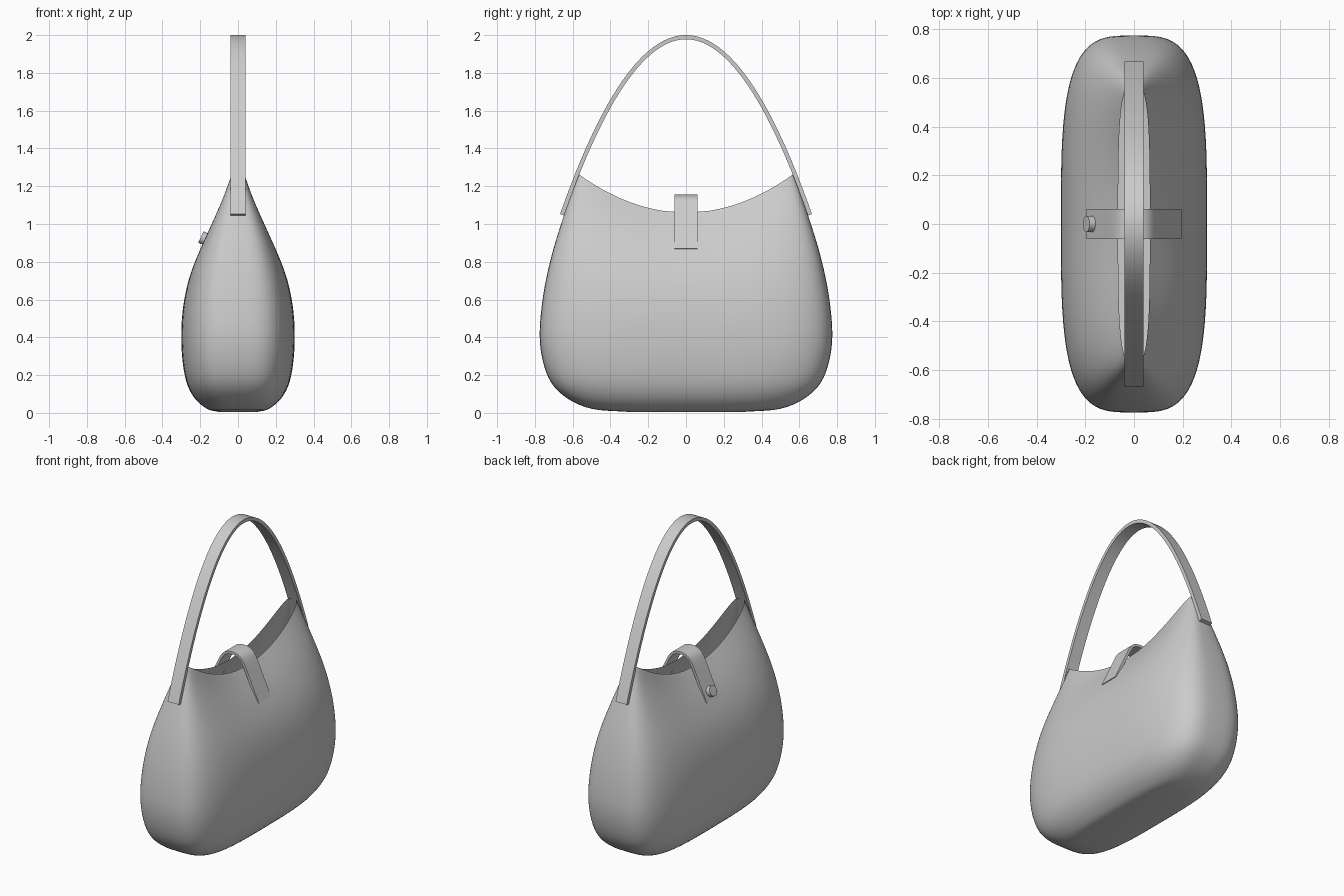
import bpy, bmesh, math
from mathutils import Vector

cube = bpy.data.objects.get("Cube")
if cube:
    bpy.data.objects.remove(cube, do_unlink=True)

GREY = (0.6, 0.6, 0.6, 1)
mat = bpy.data.materials.new("light grey leather")
mat.use_nodes = True
mat.diffuse_color = GREY
mat.node_tree.nodes["Principled BSDF"].inputs["Base Color"].default_value = GREY


def finish(name, bm, angle=40):
    mesh = bpy.data.meshes.new(name)
    bm.to_mesh(mesh)
    bm.free()
    mesh.materials.append(mat)
    obj = bpy.data.objects.new(name, mesh)
    bpy.context.collection.objects.link(obj)
    bpy.ops.object.select_all(action='DESELECT')
    obj.select_set(True)
    bpy.context.view_layer.objects.active = obj
    bpy.ops.object.shade_smooth_by_angle(angle=math.radians(angle))
    return obj


def spline(points, steps):
    """Catmull-Rom curve through the points."""
    pts = [Vector(p) for p in points]
    pts = [2 * pts[0] - pts[1]] + pts + [2 * pts[-1] - pts[-2]]
    out = []
    for a, b, c, d in zip(pts, pts[1:], pts[2:], pts[3:]):
        for i in range(steps):
            t = i / steps
            out.append(0.5 * (2 * b + (c - a) * t + (2 * a - 5 * b + 4 * c - d) * t * t
                              + (3 * b - a - 3 * c + d) * t ** 3))
    return out + [pts[-2]]


def ribbon(name, path, thick, half_width, place):
    """Strap with a flat section along a 2D path; the path is its outer face."""
    bm = bmesh.new()
    rings = []
    for i, p in enumerate(path):
        t = (path[min(i + 1, len(path) - 1)] - path[max(i - 1, 0)]).normalized()
        inner = p + Vector((t.y, -t.x)) * thick
        rings.append([bm.verts.new(place(q, w)) for q, w in (
            (p, -half_width), (p, half_width), (inner, half_width), (inner, -half_width))])
    for a, b in zip(rings, rings[1:]):
        for k in range(4):
            bm.faces.new((a[k], a[k - 1], b[k - 1], b[k]))
    bm.faces.new(rings[0])
    bm.faces.new(rings[-1][::-1])
    bmesh.ops.recalc_face_normals(bm, faces=bm.faces)
    return finish(name, bm)


# Bag body: rounded-rectangle rings (half depth x, half length y, height)
PROFILE = [(0.10, 0.30, 0.005), (0.165, 0.50, 0.022), (0.235, 0.64, 0.085),
           (0.28, 0.73, 0.19), (0.30, 0.773, 0.37), (0.29, 0.762, 0.58),
           (0.25, 0.72, 0.80), (0.175, 0.655, 1.02), (0.065, 0.57, 1.265)]
SEGMENTS, POWER, DIP = 96, 2 / 3.5, 0.205


def signed_pow(v):
    return math.copysign(abs(v) ** POWER, v)


bm = bmesh.new()
rings = []
for hx, hy, h in spline(PROFILE, 5):
    lower = DIP * max(0, (h - 0.45) / 0.815) ** 1.4
    ring = []
    for k in range(SEGMENTS):
        a = math.tau * k / SEGMENTS
        y = signed_pow(math.sin(a))
        ring.append(bm.verts.new((hx * signed_pow(math.cos(a)), hy * y,
                                  h - lower * (1 - y * y))))
    rings.append(ring)
for a, b in zip(rings, rings[1:]):
    for k in range(SEGMENTS):
        bm.faces.new((a[k - 1], a[k], b[k], b[k - 1]))
bm.faces.new(rings[0][::-1])
finish("bag_body", bm, 60)

# Tall parabolic shoulder handle
END = 0.667
arch = [Vector((y, 2 - 2.13 * y * y))
        for y in (END * (i / 32 - 1) for i in range(65))]
ribbon("handle", arch, 0.022, 0.04, lambda q, w: (w, q.x, q.y))

# Closure strap folded over the opening
half = [(-0.195, 0.87), (-0.135, 1.0), (-0.085, 1.105), (-0.05, 1.143), (0, 1.155)]
fold = spline(half + [(-x, z) for x, z in half[-2::-1]], 6)
ribbon("closure_strap", fold, 0.016, 0.062, lambda q, w: (q.x, w, q.y))

# Round stud on the closure strap
bm = bmesh.new()
bmesh.ops.create_cone(bm, cap_ends=True, segments=32, radius1=0.033, radius2=0.033, depth=0.03)
stud = finish("stud", bm)
normal = Vector((-0.13, 0, 0.06)).normalized()
stud.rotation_euler = normal.to_track_quat('Z', 'Y').to_euler()
stud.location = Vector((-0.172, 0, 0.92)) + normal * 0.012
